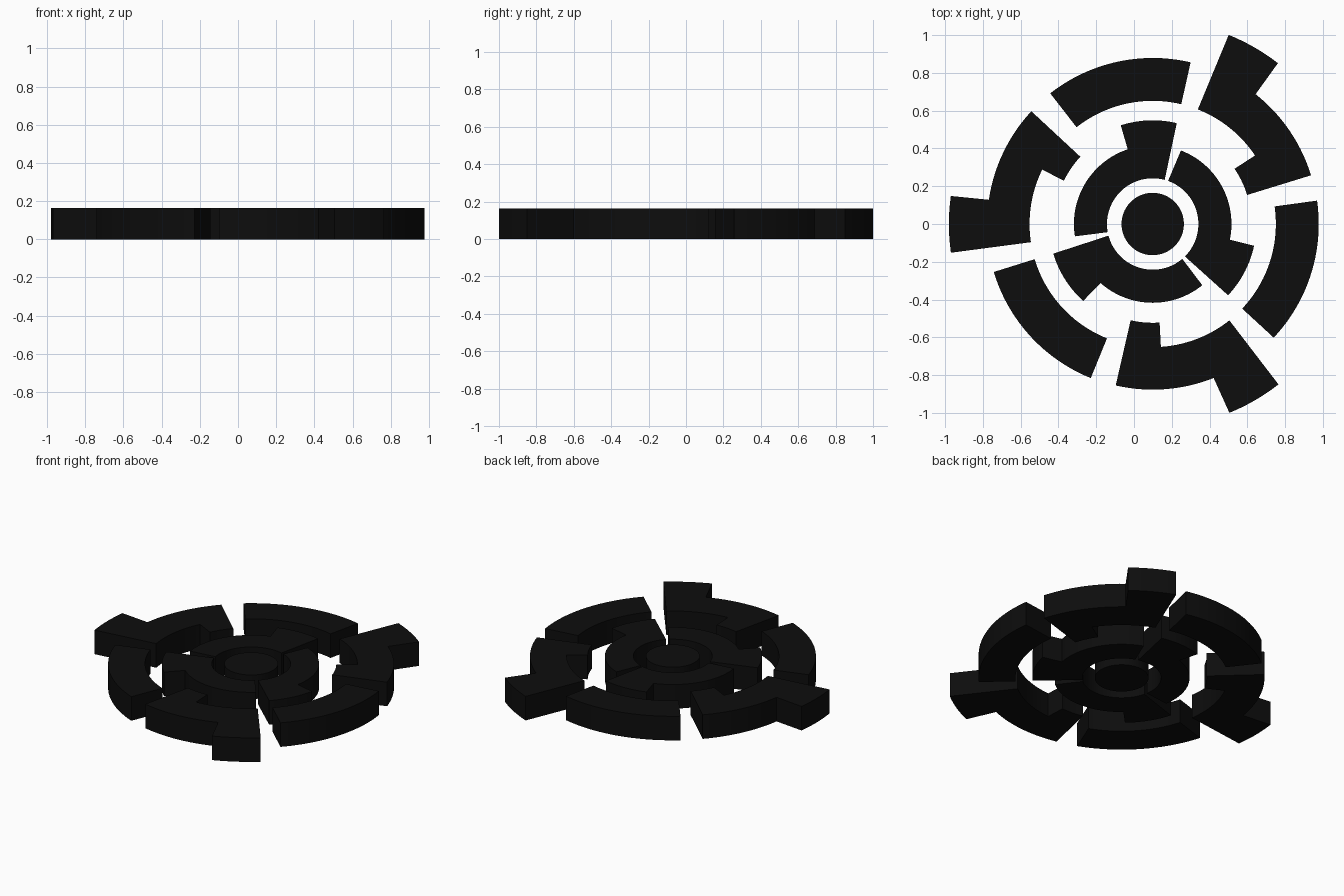
import bpy, bmesh
from math import cos, sin, radians, ceil

if "Cube" in bpy.data.objects:
    bpy.data.objects.remove(bpy.data.objects["Cube"])

CX, HEIGHT = 0.099, 0.163   # ring centre and plate thickness

black = bpy.data.materials.new("black")
black.diffuse_color = (0.004, 0.004, 0.004, 1)
black.use_nodes = True
black.node_tree.nodes["Principled BSDF"].inputs["Base Color"].default_value = black.diffuse_color


def plate(name, arcs, turn=0):
    """Extrude a closed outline made of arcs (radius, start angle, end angle)."""
    pts = []
    for r, a0, a1 in arcs:
        n = max(2, ceil(abs(a1 - a0) / 2.5))
        for i in range(n + 1):
            a = radians(turn + a0 + (a1 - a0) * i / n)
            pts.append((r * cos(a), r * sin(a), 0))
    bm = bmesh.new()
    base = bm.faces.new([bm.verts.new(p) for p in pts])
    top = bmesh.ops.extrude_face_region(bm, geom=[base], use_keep_orig=True)
    bmesh.ops.translate(bm, vec=(0, 0, HEIGHT),
                        verts=[v for v in top["geom"] if isinstance(v, bmesh.types.BMVert)])
    bmesh.ops.recalc_face_normals(bm, faces=bm.faces)
    me = bpy.data.meshes.new(name)
    bm.to_mesh(me)
    bm.free()
    me.materials.append(black)
    finish(bpy.data.objects.new(name, me))


def finish(ob):
    ob.location.x = CX
    bpy.context.collection.objects.link(ob)
    bpy.ops.object.select_all(action='DESELECT')
    ob.select_set(True)
    bpy.context.view_layer.objects.active = ob
    bpy.ops.object.shade_smooth_by_angle(angle=radians(30))


# Central disc (last point stops short of the first so the outline closes cleanly)
plate("centre_disc", [(0.165, 0, 357.5)])

for k in range(3):
    t = 120 * k
    # Inner ring segment with one outward tab
    plate(f"inner_segment_{k + 1}",
          [(0.549, 76.6, 107.9), (0.417, 108.5, 189), (0.242, 190.3, 74.8)], t)
    # Outer ring segment with an outward tab and an inward tab
    plate(f"outer_tabbed_segment_{k + 1}",
          [(0.877, 17.1, 51.6), (1.079, 52.1, 68.1),
           (0.652, 68.5, 33.8), (0.523, 34, 17.1)], t)
    # Plain outer ring segment
    plate(f"outer_plain_segment_{k + 1}",
          [(0.879, 76.8, 128.1), (0.652, 128.2, 76.6)], t)
